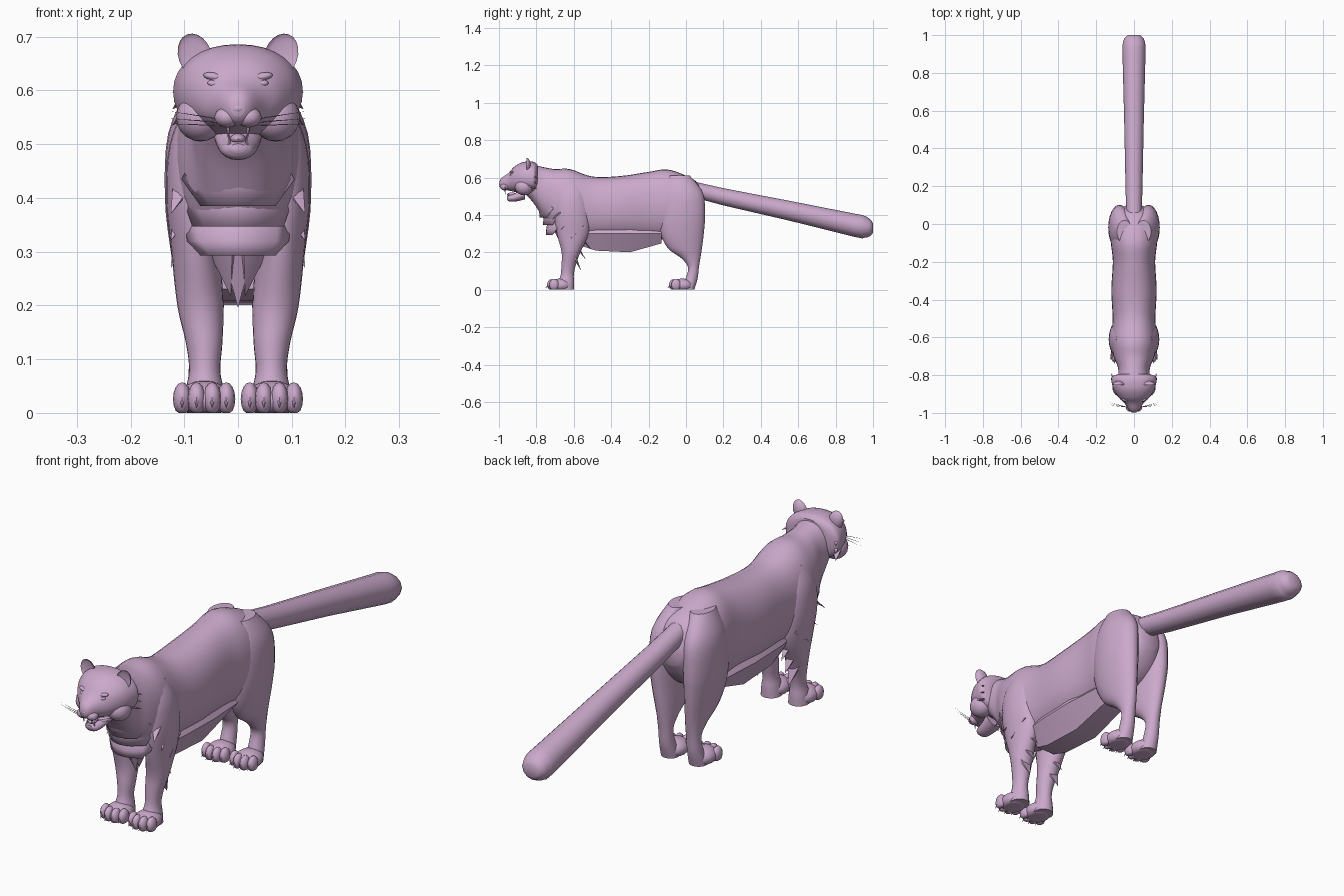
import bpy, bmesh, math
from mathutils import Vector, Matrix

cube = bpy.data.objects.get("Cube")
if cube:
    bpy.data.objects.remove(cube, do_unlink=True)

fur = bpy.data.materials.new("mauve_fur")
fur.use_nodes = True
COLOUR = (0.6, 0.4, 0.6, 1)
fur.diffuse_color = COLOUR
fur.node_tree.nodes["Principled BSDF"].inputs["Base Color"].default_value = COLOUR
parts = []


def finish(name, bm):
    bmesh.ops.recalc_face_normals(bm, faces=bm.faces)
    mesh = bpy.data.meshes.new(name)
    bm.to_mesh(mesh)
    bm.free()
    mesh.materials.append(fur)
    obj = bpy.data.objects.new(name, mesh)
    bpy.context.collection.objects.link(obj)
    parts.append(obj)
    return obj


def spline(rows, steps):
    """Smoothly interpolate rows of numbers."""
    out = []
    for i in range(len(rows) - 1):
        a, b, c, d = (rows[max(i - 1, 0)], rows[i], rows[i + 1], rows[min(i + 2, len(rows) - 1)])
        for k in range(steps):
            t = k / steps
            out.append([q + t * (r - p) / 2 + t * t * (2 * p - 5 * q + 4 * r - s) / 2
                        + t ** 3 * (3 * q - p - 3 * r + s) / 2
                        for p, q, r, s in zip(a, b, c, d)])
    return out + [list(rows[-1])]


def loft(name, rows, upright=False, n=24, steps=4, power=2.0, side=1):
    """Skin rings (x, y, z, radius_x, other radius); upright rings lie level."""
    bm = bmesh.new()
    rings = []
    for x, y, z, ra, rb in spline(rows, steps):
        ring = []
        for k in range(n):
            t = 2 * math.pi * k / n
            c, s = math.cos(t), math.sin(t)
            u = ra * math.copysign(abs(c) ** (2 / power), c)
            v = rb * math.copysign(abs(s) ** (2 / power), s)
            co = (x + u, y + v, z) if upright else (x + u, y, z + v)
            ring.append(bm.verts.new((co[0] * side, co[1], co[2])))
        rings.append(ring)
    for a, b in zip(rings, rings[1:]):
        for k in range(n):
            j = (k + 1) % n
            bm.faces.new((a[k], a[j], b[j], b[k]))
    bm.faces.new(rings[0])
    bm.faces.new(rings[-1])
    return finish(name, bm)


def ball(name, centre, radii, floor=None, cup=False, tilt=0.0, seg=16):
    bm = bmesh.new()
    bmesh.ops.create_uvsphere(bm, u_segments=seg, v_segments=seg // 2 + 2, radius=1)
    if cup:  # fold the front half inwards
        for v in bm.verts:
            if v.co.y < 0:
                v.co.y *= -0.3
    place = Matrix.Translation(centre) @ Matrix.Rotation(tilt, 4, "Y") @ Matrix.Diagonal((*radii, 1))
    bm.transform(place)
    if floor is not None:
        for v in bm.verts:
            v.co.z = max(v.co.z, floor)
    return finish(name, bm)


def spike(name, base, tip, radius, seg=6, flat=1.0):
    bm = bmesh.new()
    base, tip = Vector(base), Vector(tip)
    axis = tip - base
    bmesh.ops.create_cone(bm, cap_ends=True, segments=seg, radius1=radius, radius2=0, depth=axis.length)
    turn = axis.to_track_quat("Z", "Y").to_matrix().to_4x4()
    bm.transform(Matrix.Translation((base + tip) / 2) @ turn @ Matrix.Diagonal((1, flat, 1, 1)))
    return finish(name, bm)


def fur_plate(name, rows, bend):
    """Curved fur layer from rows of (z, y, half width)."""
    bm = bmesh.new()
    cols = 9
    grid = []
    for z, y, w in rows:
        xs = [w * (2 * k / (cols - 1) - 1) for k in range(cols)]
        grid.append([bm.verts.new((x, y + bend * x * x, z)) for x in xs])
    for a, b in zip(grid, grid[1:]):
        for k in range(cols - 1):
            bm.faces.new((a[k], a[k + 1], b[k + 1], b[k]))
    obj = finish(name, bm)
    obj.modifiers.new("thickness", "SOLIDIFY").thickness = 0.005


# Torso: y, top, bottom, half width
torso = [(-.88, .665, .53, .06), (-.82, .668, .47, .08), (-.76, .655, .38, .085),
         (-.7, .645, .31, .108), (-.62, .645, .27, .12), (-.5, .605, .27, .113),
         (-.35, .608, .27, .12), (-.2, .63, .27, .112), (-.1, .643, .27, .122),
         (0, .61, .3, .12), (.06, .573, .35, .095), (.1, .5, .42, .04)]
loft("torso", [(0, y, (t + b) / 2, w, (t - b) / 2) for y, t, b, w in torso], n=32, power=2.2)
loft("belly_fur", [(0, -.55, .3, .085, .08), (0, -.48, .3, .095, .105), (0, -.3, .3, .1, .115),
                   (0, -.13, .3, .09, .06)], n=6, steps=1)

# Tail
loft("tail", [(0, .03, .54, .04, .042), (0, .2, .497, .045, .046), (0, .55, .423, .052, .053),
              (0, .9, .345, .061, .062), (0, .95, .337, .06, .06), (0, .985, .332, .05, .045),
              (0, 1, .33, .03, .025)], n=12, steps=2)

# Head, jaw and mouth
loft("head", [(0, -.997, .566, .012, .014), (0, -.985, .569, .026, .03), (0, -.95, .577, .05, .046),
              (0, -.92, .59, .08, .066), (0, -.88, .597, .106, .083), (0, -.84, .598, .118, .088),
              (0, -.81, .598, .118, .084), (0, -.795, .6, .085, .07)], n=32, power=2.15)
loft("lower_jaw", [(0, -.86, .515, .045, .032), (0, -.91, .495, .036, .023),
                   (0, -.945, .489, .028, .017), (0, -.958, .493, .014, .008)], n=16)
ball("tongue", (0, -.93, .51), (.015, .027, .01))
ball("nose", (0, -.985, .566), (.018, .014, .011))

for s, tag in ((1, "left"), (-1, "right")):
    # Face details
    ball(tag + "_whisker_pad", (.02 * s, -.968, .55), (.024, .025, .019))
    ball(tag + "_eye", (.043 * s, -.935, .612), (.014, .009, .007), tilt=-.2 * s)
    ball(tag + "_brow", (.043 * s, -.928, .625), (.022, .012, .008), tilt=-.2 * s)
    ball(tag + "_cheek", (.07 * s, -.865, .55), (.045, .05, .045))
    ball(tag + "_ear", (.08 * s, -.853, .665), (.031, .022, .042), cup=True, tilt=.35 * s)
    spike(tag + "_upper_fang", (.019 * s, -.968, .538), (.018 * s, -.966, .508), .005)
    spike(tag + "_lower_fang", (.016 * s, -.948, .497), (.016 * s, -.95, .52), .004)
    for k, z in enumerate((.562, .548, .538)):
        spike(tag + "_whisker", (.034 * s, -.97, .547 - .006 * k),
              (.132 * s, -.96 + .008 * k, z), .0015, seg=4)
    for k in range(3):
        spike(tag + "_cheek_tuft", (.09 * s, -.845, .56 + .03 * k),
              (.122 * s, -.79, .535 + .03 * k), .022, flat=.4)

    # Legs
    loft(tag + "_front_leg", [(.06, -.62, .58, .035, .055), (.075, -.615, .5, .052, .085),
                              (.081, -.61, .4, .053, .095), (.078, -.605, .3, .046, .085),
                              (.07, -.615, .2, .043, .05), (.063, -.628, .13, .034, .038),
                              (.062, -.635, .08, .029, .035), (.062, -.64, .04, .036, .042),
                              (.062, -.64, .002, .04, .042)], upright=True, side=s)
    loft(tag + "_hind_leg", [(.05, -.04, .61, .04, .06), (.072, -.02, .52, .058, .11),
                             (.077, -.02, .4, .059, .122), (.073, -.02, .3, .052, .115),
                             (.067, -.005, .22, .043, .09), (.064, .025, .17, .034, .052),
                             (.063, .04, .12, .028, .029), (.063, .03, .06, .03, .032),
                             (.063, .01, .002, .036, .035)], upright=True, side=s)

    # Ragged fur behind the foreleg
    for k, (z, reach) in enumerate(((.3, .1), (.24, .075), (.18, .05))):
        spike(tag + "_elbow_fur", (.072 * s, -.61, z + .03), (.072 * s, -.61 + reach, z - .08), .045, flat=.3)
    for k in range(3):
        spike(tag + "_shoulder_tuft", (.095 * s, -.65 + .05 * k, .44 - .05 * k),
              (.125 * s, -.72 + .05 * k, .37 - .05 * k), .03, flat=.35)

    # Paws, toes and claws
    for kind, y in (("front", -.672), ("hind", -.02)):
        ball(f"{tag}_{kind}_paw", (.063 * s, y, .024), (.052, .062, .036), floor=0)
        for k, x in enumerate((.022, .048, .077, .104)):
            ahead = .05 if k in (1, 2) else .038
            ball(f"{tag}_{kind}_toe", (x * s, y - ahead + .005, .026), (.017, .026, .031), floor=0, seg=12)
            spike(f"{tag}_{kind}_claw", (x * s, y - ahead - .01, .028), (x * s, y - ahead - .03, .008), .006)

# Layered chest fur
fur_plate("upper_bib", [(.5, -.79, .07), (.435, -.788, .105), (.385, -.782, .07)], 7)
fur_plate("middle_bib", [(.43, -.758, .1), (.39, -.762, .1), (.347, -.764, .085)], 7)
fur_plate("lower_bib", [(.38, -.738, .1), (.32, -.748, .095), (.293, -.748, .07)], 6)
for x in (-.022, 0, .022):
    spike("chest_tuft", (x * 1.3, -.675, .31), (x * .6, -.655, .195 + abs(x)), .035, flat=.6)

# Smooth shading with crisp edges
bpy.ops.object.select_all(action="DESELECT")
for obj in parts:
    obj.select_set(True)
bpy.context.view_layer.objects.active = parts[0]
bpy.ops.object.shade_smooth_by_angle(angle=math.radians(40))
